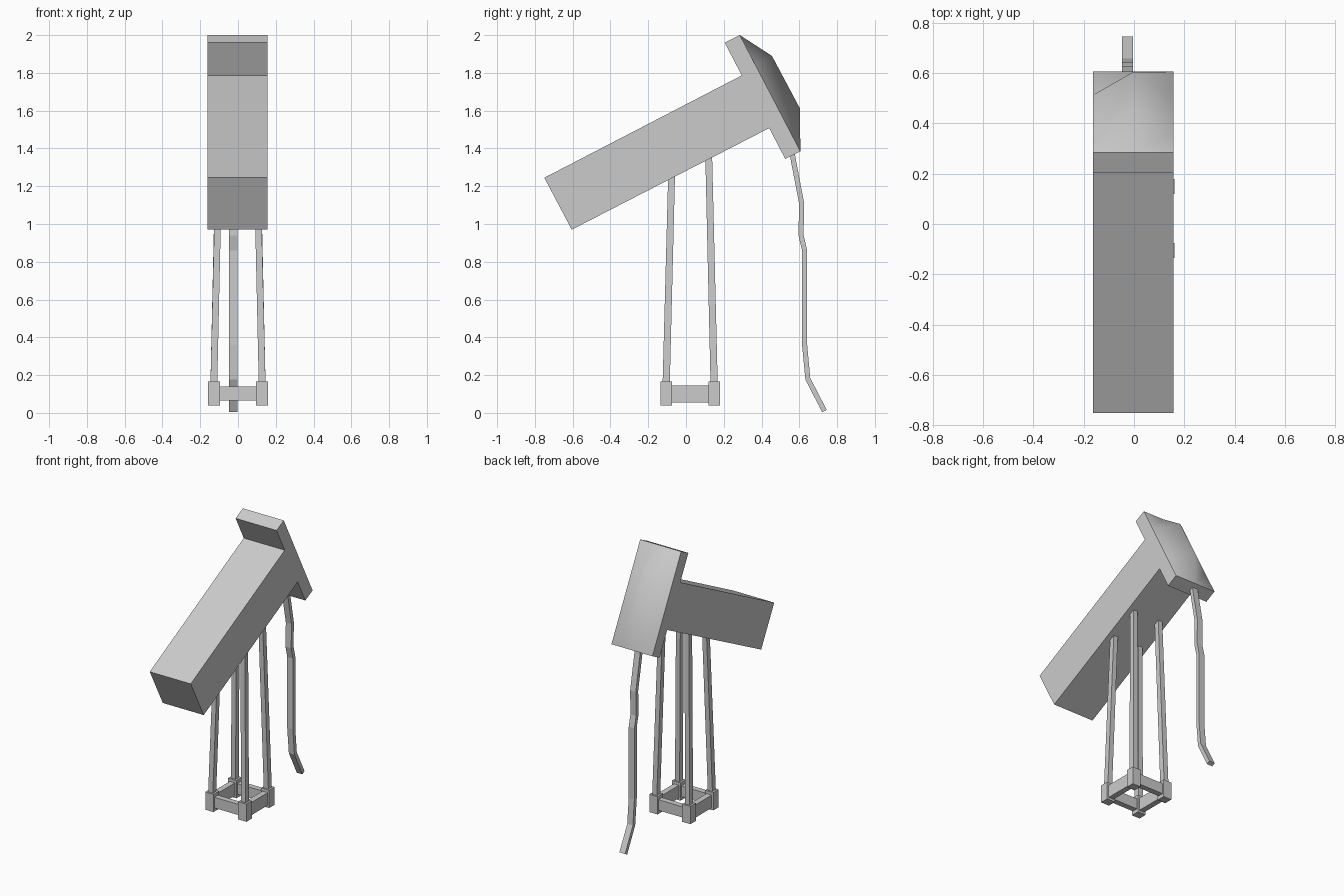
import bpy, bmesh
from mathutils import Vector

if "Cube" in bpy.data.objects:
    bpy.data.objects.remove(bpy.data.objects["Cube"])

X0, X1 = -0.162, 0.157


def make(name, verts, faces):
    me = bpy.data.meshes.new(name)
    me.from_pydata([tuple(v) for v in verts], [], faces)
    bm = bmesh.new()
    bm.from_mesh(me)
    bmesh.ops.recalc_face_normals(bm, faces=bm.faces)
    bm.to_mesh(me)
    bm.free()
    ob = bpy.data.objects.new(name, me)
    bpy.context.collection.objects.link(ob)
    return ob


def loft(name, rings):
    """Skin a list of equal four-point rings and cap both ends."""
    verts = [v for r in rings for v in r]
    faces = [(0, 1, 2, 3), tuple(len(verts) - 4 + i for i in range(4))]
    for k in range(len(rings) - 1):
        for i in range(4):
            j = (i + 1) % 4
            faces.append((4*k + i, 4*k + j, 4*k + 4 + j, 4*k + 4 + i))
    return make(name, verts, faces)


def prism(name, profile, x0, x1):
    return loft(name, [[(x, y, z) for y, z in profile] for x in (x0, x1)])


def square(x, y, z, hx, hy):
    return [(x - hx, y - hy, z), (x + hx, y - hy, z), (x + hx, y + hy, z), (x - hx, y + hy, z)]


def box(name, x, y, z0, z1, hx, hy):
    return loft(name, [square(x, y, z, hx, hy) for z in (z0, z1)])


# tilted main body
prism("body", [(-0.75, 1.245), (-0.605, 0.97), (0.451, 1.513), (0.302, 1.79)], X0, X1)

# head: flat plate with a softly ridged back
a, b = Vector((0, 0.285, 2.0)), Vector((0, 0.605, 1.385))
d = b - a
n = Vector((0, 0.887, 0.462))
verts = []
for t, h in ((0, 0), (0.254, 0.10), (0.713, 0.103), (1, 0)):
    for x, k in ((X0, 0), (-0.002, 1), (X1, 0)):
        verts.append(a + d * t + n * h * k + Vector((x, 0, 0)))
faces = [(3*r + c, 3*r + c + 1, 3*r + c + 4, 3*r + c + 3) for r in range(3) for c in range(2)]
verts += [Vector((x, y, z)) for x, y, z in
          ((X0, 0.205, 1.96), (X1, 0.205, 1.96), (X1, 0.525, 1.345), (X0, 0.525, 1.345))]
faces += [(12, 13, 14, 15), (0, 1, 2, 13, 12), (9, 10, 11, 14, 15),
          (0, 3, 6, 9, 15, 12), (2, 5, 8, 11, 14, 13)]
head = make("head", verts, faces)
for i, p in enumerate(head.data.polygons):
    p.use_smooth = i < 6
bm = bmesh.new()
bm.from_mesh(head.data)
for e in bm.edges:
    e.smooth = e.calc_face_angle(0) < 0.9
bm.to_mesh(head.data)
bm.free()

# four leaning legs in corner sockets
CY = 0.022
for sx in (-1, 1):
    for sy in (-1, 1):
        top = 1.27 if sy < 0 else 1.37
        loft("leg", [square(sx * 0.128, CY + sy * 0.127, 0.15, 0.018, 0.019),
                     square(sx * 0.102, CY + sy * 0.098, top, 0.017, 0.018)])
        box("corner_socket", sx * 0.128, CY + sy * 0.127, 0.04, 0.165, 0.032, 0.03)

# rails joining the sockets
for s in (-1, 1):
    box("side_rail", s * 0.128, CY, 0.055, 0.145, 0.02, 0.1)
    box("cross_rail", 0, CY + s * 0.127, 0.065, 0.14, 0.1, 0.02)

# hanging cable
path = [(0.56, 1.40), (0.566, 1.35), (0.612, 1.11), (0.609, 0.94), (0.628, 0.86),
        (0.628, 0.36), (0.645, 0.18), (0.733, 0.01)]
rings = []
for i, (y, z) in enumerate(path):
    p, q = path[max(i - 1, 0)], path[min(i + 1, len(path) - 1)]
    t = Vector((q[0] - p[0], q[1] - p[1])).normalized() * 0.0135
    rings.append([(-0.047, y - t.y, z + t.x), (-0.003, y - t.y, z + t.x),
                  (-0.003, y + t.y, z - t.x), (-0.047, y + t.y, z - t.x)])
loft("cable", rings)
